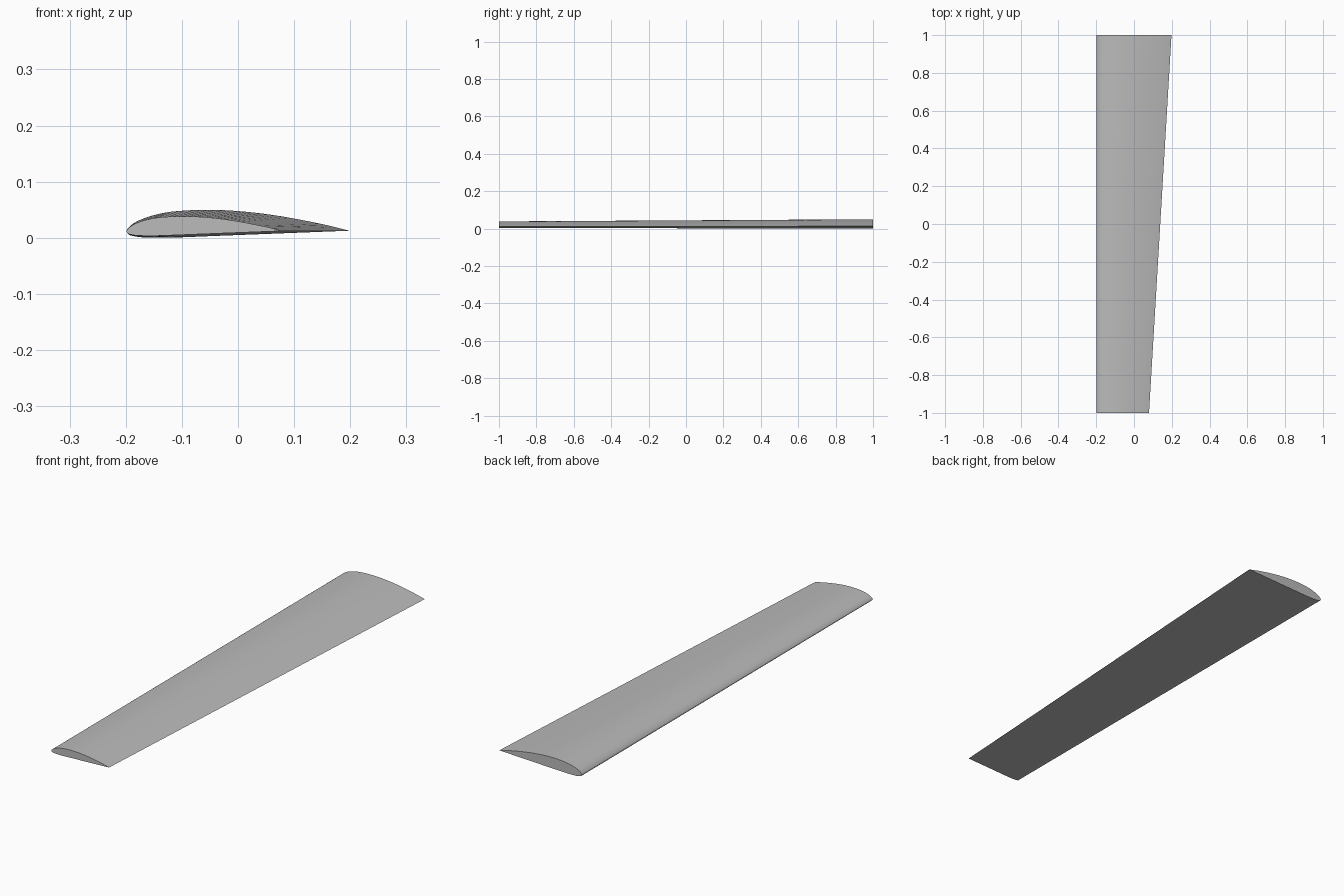
import bpy
import bmesh
from math import radians
from mathutils import Vector

cube = bpy.data.objects.get("Cube")
if cube:
    bpy.data.objects.remove(cube, do_unlink=True)

# Overall proportions of the tapered wing
LEADING_X = -0.1985
ROOT_CHORD, TIP_CHORD = 0.397, 0.278
HALF_SPAN = 1.0
SPAN_STEPS = 8
TWIST_SLOPE = 0.038
THICKNESS = 1.025

# Airfoil in percent of chord: upper surface from the trailing edge, then lower surface
PROFILE = [
    (100, 0), (90, 2.8), (80, 5.2), (70, 7.35), (60, 9.15), (50, 10.5),
    (40, 11.4), (30, 11.7), (20, 11.35), (15, 10.7), (10, 9.6), (5, 7.9),
    (2.5, 6.5), (1.2, 5.4), (0.3, 4.5), (0, 3.5), (0.3, 2.7), (1.2, 1.9),
    (2.5, 1.5), (5, 0.9), (10, 0.4), (15, 0.15), (20, 0), (40, 0), (70, 0),
    (100, 0),
]


def smooth_profile(points, steps=3):
    """Catmull-Rom refinement, keeping the trailing edge sharp."""
    pts = [Vector(p) / 100 for p in points]
    pts = [pts[0]] + pts + [pts[-1]]
    out = []
    for a, b, c, d in zip(pts, pts[1:], pts[2:], pts[3:]):
        # Centripetal tangents suit the uneven spacing
        t1, t2, t3 = ((q - p).length ** 0.5 for p, q in ((a, b), (b, c), (c, d)))
        m1 = (c - b)
        m2 = (c - b)
        if t1 > 0:
            m1 = (c - b) + t2 * ((b - a) / t1 - (c - a) / (t1 + t2))
        if t3 > 0:
            m2 = (c - b) + t2 * ((d - c) / t3 - (d - b) / (t2 + t3))
        for i in range(steps):
            t = i / steps
            out.append(b + t * m1 + t * t * (3 * (c - b) - 2 * m1 - m2)
                       + t ** 3 * (2 * (b - c) + m1 + m2))
    return out


# Section measured from the leading edge, pitched slightly nose-down
leading_height = 0.035
section = [(p.x, (p.y - leading_height + TWIST_SLOPE * p.x) * THICKNESS)
           for p in smooth_profile(PROFILE)]
base_z = -min(z for x, z in section) * ROOT_CHORD

# Loft the section along the span
bm = bmesh.new()
rings = []
for i in range(SPAN_STEPS + 1):
    f = i / SPAN_STEPS
    chord = TIP_CHORD + (ROOT_CHORD - TIP_CHORD) * f
    y = HALF_SPAN * (2 * f - 1)
    rings.append([bm.verts.new((LEADING_X + x * chord, y, base_z + z * chord))
                  for x, z in section])
count = len(section)
for near, far in zip(rings, rings[1:]):
    for j in range(count):
        k = (j + 1) % count
        bm.faces.new((near[j], near[k], far[k], far[j]))

# Flat tip and root caps
bm.faces.new(rings[0])
bm.faces.new(rings[-1])
bmesh.ops.recalc_face_normals(bm, faces=bm.faces[:])

mesh = bpy.data.meshes.new("wing")
bm.to_mesh(mesh)
bm.free()
wing = bpy.data.objects.new("wing", mesh)
bpy.context.collection.objects.link(wing)

# Plain grey finish
grey = bpy.data.materials.new("light grey")
grey.use_nodes = True
colour = (0.5, 0.5, 0.5, 1)
grey.diffuse_color = colour
grey.node_tree.nodes["Principled BSDF"].inputs["Base Color"].default_value = colour
mesh.materials.append(grey)

# Smooth skin with sharp trailing edge and caps
bpy.ops.object.select_all(action="DESELECT")
wing.select_set(True)
bpy.context.view_layer.objects.active = wing
bpy.ops.object.shade_smooth_by_angle(angle=radians(40))
